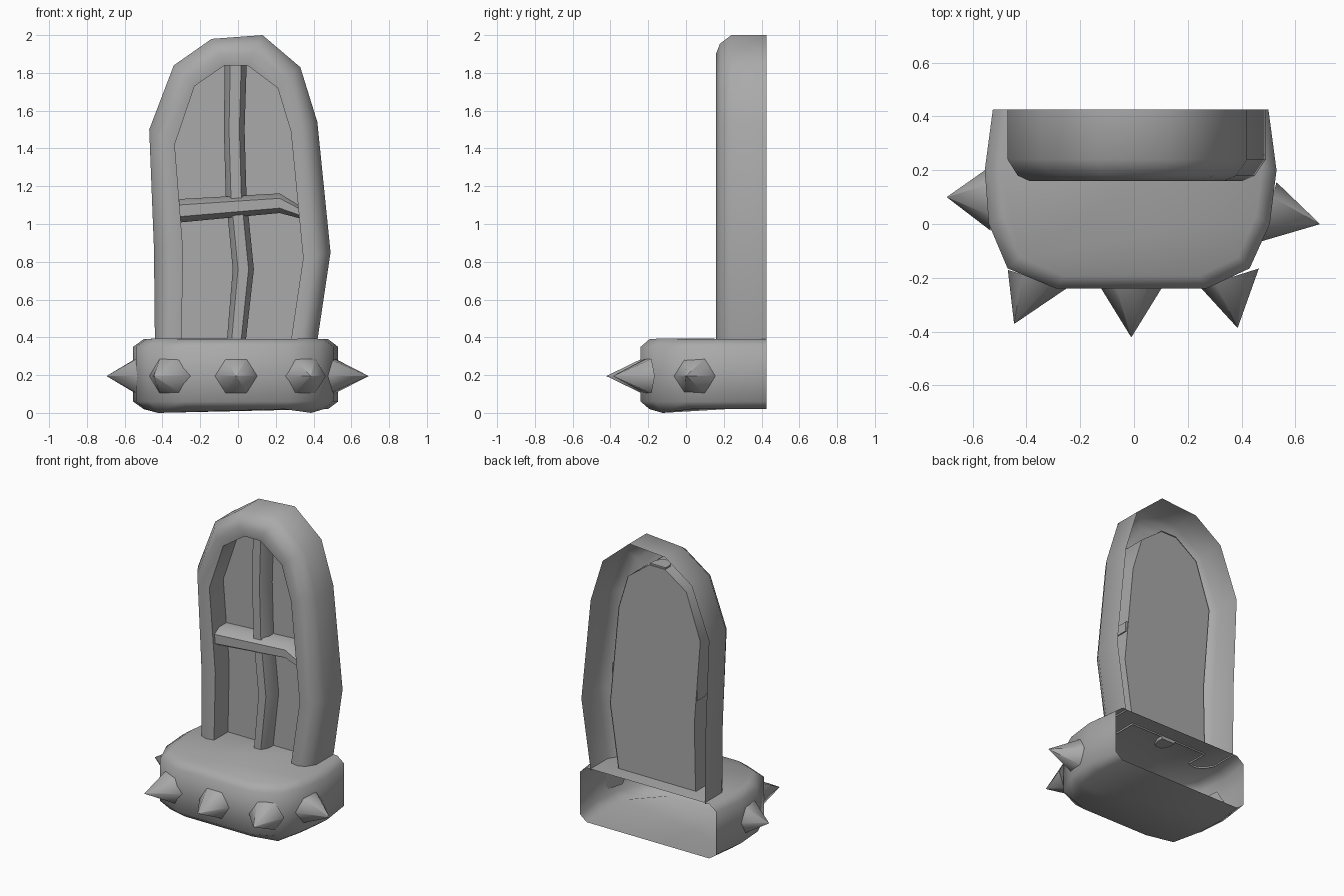
import bpy, bmesh, math
from mathutils import Vector

cube = bpy.data.objects.get("Cube")
if cube:
    bpy.data.objects.remove(cube, do_unlink=True)

stone = bpy.data.materials.new("grey stone")
stone.use_nodes = True
GREY = (0.4, 0.4, 0.4, 1)
stone.diffuse_color = GREY
stone.node_tree.nodes["Principled BSDF"].inputs["Base Color"].default_value = GREY


def build(name, rings, closed=False, caps=(), angle=60):
    """Bridge rows of points into a skin; caps lists the rows to fill."""
    bm = bmesh.new()
    rows = [[bm.verts.new(p) for p in ring] for ring in rings]
    for a, b in zip(rows, rows[1:]):
        n = len(a)
        for i in range(n if closed else n - 1):
            j = (i + 1) % n
            bm.faces.new((a[i], a[j], b[j], b[i]))
    for k in caps:
        bm.faces.new(rows[k])
    bmesh.ops.remove_doubles(bm, verts=bm.verts, dist=1e-5)
    bmesh.ops.recalc_face_normals(bm, faces=bm.faces)
    mesh = bpy.data.meshes.new(name)
    bm.to_mesh(mesh)
    bm.free()
    mesh.materials.append(stone)
    obj = bpy.data.objects.new(name, mesh)
    bpy.context.collection.objects.link(obj)
    bpy.ops.object.select_all(action='DESELECT')
    obj.select_set(True)
    bpy.context.view_layer.objects.active = obj
    bpy.ops.object.shade_smooth_by_angle(angle=math.radians(angle))
    return obj


def face_front(obj, direction):
    """Turn an open skin so its mean normal follows the direction."""
    total = sum((p.normal * p.area for p in obj.data.polygons), Vector())
    if total.dot(Vector(direction)) < 0:
        obj.data.flip_normals()


BACK = 0.425

# Window sill: bevelled block, open at the back
plan = [(-.525, BACK), (-.555, .2), (-.54, 0), (-.47, -.165), (-.29, -.24),
        (.27, -.24), (.43, -.165), (.505, 0), (.53, .2), (.50, BACK)]


def sill_ring(z, inset, dip=0):
    return [(x * (1 - inset), BACK + (y - BACK) * (1 - inset * .7),
             z - dip * (.3 < abs(x) < .5)) for x, y in plan]


sill = build("sill", [sill_ring(.02, .1, .02), sill_ring(.06, 0),
                      sill_ring(.35, 0), sill_ring(.39, .1, -.005)], caps=(0, 3))
face_front(sill, (0, -1, 0))

# Arched frame: hollow moulding swept between outer and inner outlines
outer = [(-.44, .38), (-.445, .87), (-.47, 1.5), (-.34, 1.84), (-.14, 1.98),
         (.13, 2.0), (.33, 1.83), (.42, 1.54), (.49, .85), (.42, .38)]
inner = [(-.30, .38), (-.29, .85), (-.335, 1.42), (-.23, 1.73), (-.07, 1.84),
         (.05, 1.84), (.21, 1.72), (.28, 1.49), (.345, .82), (.28, .38)]


def frame_ring(y, f):
    return [(a + (c - a) * f, y, b + (d - b) * f)
            for (a, b), (c, d) in zip(outer, inner)]


frame = build("arch_frame", [frame_ring(y, f) for y, f in
              ((BACK, 0), (.24, 0), (.18, .28), (.16, .6), (.17, 1), (.325, 1))])
face_front(frame, (0, -1, 0))

# Pane behind the bars
pane = build("pane", [frame_ring(.32, 1)], caps=(0,))
face_front(pane, (0, -1, 0))


# Bars: rounded strips following a bent path of (x, z, half width)
def bar(name, path, across, front):
    section = ((-1, .318), (-1, front + .05), (-.5, front), (.5, front),
               (1, front + .05), (1, .318))
    rings = [[(x + u * w * across[0], y, z + u * w * across[1])
              for u, y in section] for x, z, w in path]
    build(name, rings, closed=True, caps=(0, -1), angle=50)


bar("upright_bar", [(-.01, .37, .05), (.028, .76, .056), (-.01, 1.15, .055),
                    (-.02, 1.5, .055), (-.012, 1.85, .058)], (1, 0), .22)
bar("cross_bar", [(-.31, 1.07, .062), (.22, 1.11, .052), (.335, 1.06, .032)],
    (0, 1), .19)

# Six-sided spikes: base centre, tip, tangent along the sill wall
spikes = {
    "front_right_spike": ((-.36, -.205), (-.445, -.37), (.95, -.3)),
    "front_middle_spike": ((-.01, -.235), (-.01, -.42), (1, 0)),
    "front_left_spike": ((.355, -.2), (.385, -.385), (.95, .3)),
    "right_side_spike": ((-.54, .09), (-.695, .1), (-.06, 1)),
    "left_side_spike": ((.50, .045), (.69, 0), (.26, .96)),
}
for name, (c, tip, t) in spikes.items():
    base = []
    for k in range(6):
        a = k * math.pi / 3
        u = .115 * math.cos(a)
        base.append((c[0] + u * t[0], c[1] + u * t[1], .195 + .105 * math.sin(a)))
    point = [Vector((tip[0], tip[1], .195))
             + (Vector(p) - Vector((c[0], c[1], .195))) * .01 for p in base]
    build(name, [base, point], closed=True, caps=(0, 1), angle=65)
